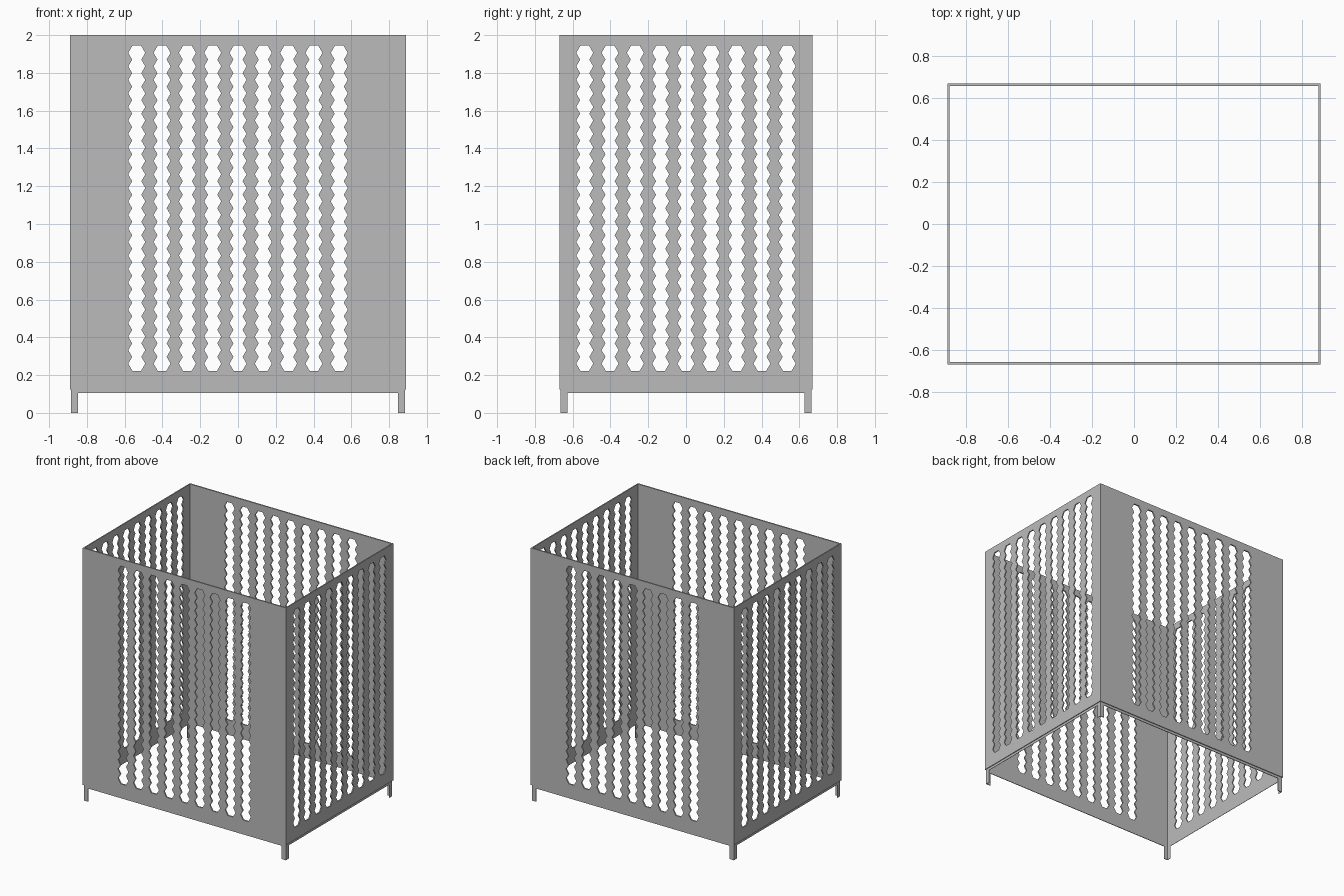
import bpy
import math
from mathutils import Matrix, Vector

if "Cube" in bpy.data.objects:
    bpy.data.objects.remove(bpy.data.objects["Cube"], do_unlink=True)

HALF_X, HALF_Y, TOP = 0.89, 0.67, 2.0
SKIN_Z, BASE_Z = 0.125, 0.105        # lower edge of the walls / of the base frame
FRONT_T, SIDE_T = 0.011, 0.009       # wall thicknesses
INSET = 0.006                        # base and legs sit this far inside the walls
LEG_W = 0.037

grey = bpy.data.materials.new("sheet grey")
grey.use_nodes = True
grey.diffuse_color = (0.5, 0.5, 0.5, 1)
grey.node_tree.nodes["Principled BSDF"].inputs["Base Color"].default_value = (0.5, 0.5, 0.5, 1)


def add_object(name, mesh):
    mesh.materials.clear()
    mesh.materials.append(grey)
    obj = bpy.data.objects.new(name, mesh)
    bpy.context.collection.objects.link(obj)
    return obj


def slot_outline(cx, bottom=0.222, top=1.945, radius=0.045, count=24):
    """Outline of a column of overlapping hexagons."""
    apothem = radius * math.sqrt(3) / 2
    pitch = (top - bottom - 2 * apothem) / (count - 1)
    waist = radius - pitch / 2 / math.sqrt(3)
    right = [(radius / 2, bottom)]
    for i in range(count):
        z = bottom + apothem + i * pitch
        right.append((radius, z))
        if i < count - 1:
            right.append((waist, z + pitch / 2))
    right.append((radius / 2, top))
    return [(cx + x, z) for x, z in right] + [(cx - x, z) for x, z in reversed(right)]


def make_wall(name, half_width, thickness, distance, angle):
    """Perforated sheet facing -y at the given distance, turned about z."""
    curve = bpy.data.curves.new(name, "CURVE")
    curve.dimensions = "2D"
    curve.fill_mode = "BOTH"
    curve.extrude = thickness / 2
    rim = [(-half_width, SKIN_Z), (half_width, SKIN_Z), (half_width, TOP), (-half_width, TOP)]
    for outline in [rim] + [slot_outline(0.134 * i) for i in range(-4, 5)]:
        spline = curve.splines.new("POLY")
        spline.points.add(len(outline) - 1)
        for point, (x, z) in zip(spline.points, outline):
            point.co = (x, z, 0, 1)
        spline.use_cyclic_u = True
        spline.use_smooth = False
    helper = bpy.data.objects.new(name + " curve", curve)
    bpy.context.collection.objects.link(helper)
    bpy.context.view_layer.update()
    evaluated = helper.evaluated_get(bpy.context.evaluated_depsgraph_get())
    mesh = bpy.data.meshes.new_from_object(evaluated)
    bpy.data.objects.remove(helper, do_unlink=True)
    mesh.transform(Matrix.Rotation(angle, 4, "Z")
                   @ Matrix.Translation((0, -distance + thickness / 2, 0))
                   @ Matrix.Rotation(math.pi / 2, 4, "X"))
    mesh.name = name
    mesh.shade_flat()
    return add_object(name, mesh)


def make_boxes(name, boxes):
    """One object made of boxes, each given by two opposite corners."""
    verts, faces = [], []
    for a, b in boxes:
        lo = Vector(map(min, a, b))
        hi = Vector(map(max, a, b))
        n = len(verts)
        verts += [(x, y, z) for x in (lo.x, hi.x) for y in (lo.y, hi.y) for z in (lo.z, hi.z)]
        for f in ((0, 1, 3, 2), (4, 6, 7, 5), (0, 4, 5, 1), (2, 3, 7, 6), (0, 2, 6, 4), (1, 5, 7, 3)):
            faces.append([n + i for i in f])
    mesh = bpy.data.meshes.new(name)
    mesh.from_pydata(verts, [], faces)
    return add_object(name, mesh)


# Perforated walls
for name, angle in (("front_wall", 0), ("back_wall", math.pi)):
    make_wall(name, HALF_X, FRONT_T, HALF_Y, angle)
for name, angle in (("left_wall", math.pi / 2), ("right_wall", -math.pi / 2)):
    make_wall(name, HALF_Y - FRONT_T, SIDE_T, HALF_X, angle)

# Recessed base frame under the walls
bx, by = HALF_X - INSET, HALF_Y - INSET          # outer faces
ix, iy = HALF_X - SIDE_T, HALF_Y - FRONT_T       # inner faces
make_boxes("base_frame",
           [((-bx, s * by, BASE_Z), (bx, s * iy, SKIN_Z)) for s in (-1, 1)]
           + [((s * bx, -iy, BASE_Z), (s * ix, iy, SKIN_Z)) for s in (-1, 1)])

# Angle-section corner legs
for sy, depth in ((-1, "front"), (1, "back")):
    for sx, side in ((1, "left"), (-1, "right")):
        make_boxes(f"{depth}_{side}_leg", [
            ((sx * bx, sy * by, 0), (sx * (bx - LEG_W), sy * iy, BASE_Z)),
            ((sx * bx, sy * iy, 0), (sx * ix, sy * (by - LEG_W), BASE_Z))])
